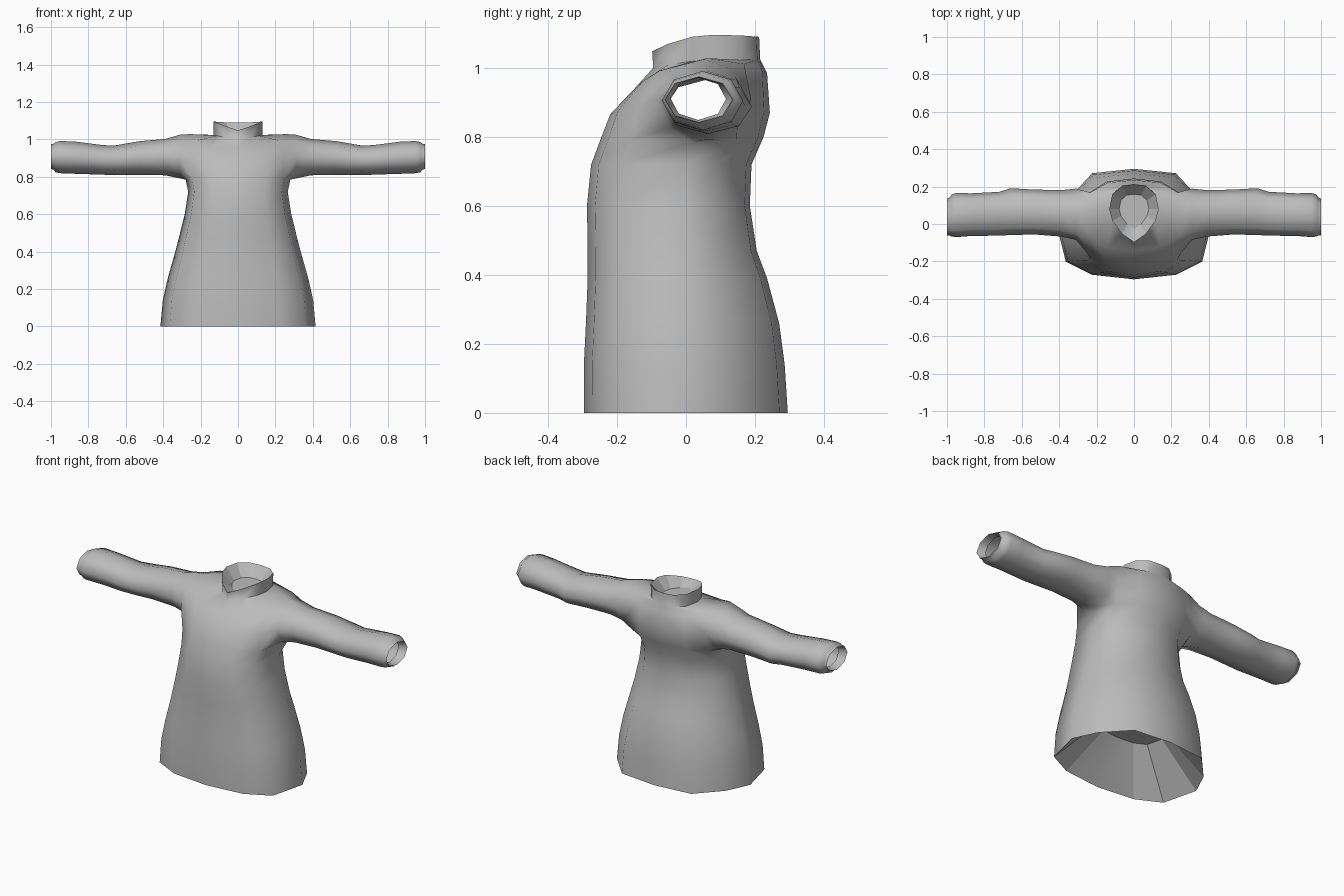
import bpy
import bmesh
from math import cos, sin, pi, radians

if "Cube" in bpy.data.objects:
    bpy.data.objects.remove(bpy.data.objects["Cube"], do_unlink=True)

cloth = bpy.data.materials.new("grey cloth")
cloth.use_nodes = True
GREY = (0.5, 0.5, 0.5, 1)
cloth.diffuse_color = GREY
cloth.node_tree.nodes["Principled BSDF"].inputs["Base Color"].default_value = GREY

# Half-ring outlines from front centre round the left side to back centre:
# (share of width, share of depth; negative is forward)
BODY = [(0, -1), (.54, -.92), (.88, -.68), (1, 0), (.85, .45), (.54, .92), (0, 1)]
ARMHOLE = [(0, -1), (.54, -.92), (.88, -.68), (1, 0), (.9, .62), (.54, .92), (0, 1)]
NECK = [(0, -1), (.48, -.75), (.88, -.35), (1, 0), (.88, .6), (.48, .94), (0, 1)]


def half_ring(bm, outline, width, front, back, mid, z_front, z_side, z_back):
    """One row of seven vertices on the left half."""
    row = []
    for kx, ky in outline:
        y_end, z_end = (front, z_front) if ky < 0 else (back, z_back)
        row.append(bm.verts.new((kx * width,
                                 mid + (y_end - mid) * abs(ky),
                                 z_side + (z_end - z_side) * ky * ky)))
    return row


def join_rows(bm, a, b, skip=()):
    """Panels between two half rows."""
    for j in range(6):
        if j not in skip:
            bm.faces.new((a[j], a[j + 1], b[j + 1], b[j]))


def finish(name, bm, angle):
    """Turn a left half into a mirrored object."""
    mesh = bpy.data.meshes.new(name)
    bm.to_mesh(mesh)
    bm.free()
    mesh.materials.append(cloth)
    obj = bpy.data.objects.new(name, mesh)
    bpy.context.collection.objects.link(obj)
    bpy.ops.object.select_all(action="DESELECT")
    obj.select_set(True)
    bpy.context.view_layer.objects.active = obj
    bpy.ops.object.shade_smooth_by_angle(angle=radians(angle))
    mirror = obj.modifiers.new("mirror", "MIRROR")
    mirror.use_clip = True
    mirror.merge_threshold = 0.001


def lining(name, outline, rim, scale, height):
    """Faceted panels running inward from a rim to a flat centre."""
    bm = bmesh.new()
    width, front, back, mid = rim[:4]
    outer = half_ring(bm, outline, *rim)
    inner = half_ring(bm, outline, width * scale, mid + (front - mid) * scale,
                      mid + (back - mid) * scale, mid, height, height, height)
    join_rows(bm, outer, inner)
    bm.faces.new(inner)
    finish(name, bm, 5)


# Skirt and waist: height, half width, front, back
SKIRT = [(0, .415, -.295, .295), (.14, .402, -.296, .286), (.26, .375, -.29, .27),
         (.39, .338, -.285, .235), (.47, .317, -.285, .205),
         (.6, .285, -.287, .185), (.72, .266, -.275, .19)]
# Chest and shoulders: half width, front, back, middle, three heights
CHEST = [(.28, -.245, .225, .02, .8, .785, .8),
         (.27, -.22, .243, .04, .865, .91, .87),
         (.26, -.14, .235, .06, .95, 1.028, .985)]
COLLAR = [(.13, -.095, .215, .08, 1, 1.022, 1.025),
          (.132, -.098, .212, .08, 1.048, 1.096, 1.09)]

bm = bmesh.new()
rows = [half_ring(bm, BODY, w, f, b, 0, z, z, z) for z, w, f, b in SKIRT]
hole = len(rows)
rows += [half_ring(bm, ARMHOLE, *r) for r in CHEST]
rows += [half_ring(bm, NECK, *r) for r in COLLAR]

# Body panels, leaving a two by two opening for the arm
for i in range(len(rows) - 1):
    join_rows(bm, rows[i], rows[i + 1], (2, 3) if i in (hole, hole + 1) else ())

# Sleeve grown out of the arm opening: x, centre y and z, radius y and z
SLEEVE = [(.31, .052, .908, .137, .117), (.39, .057, .905, .124, .097),
          (.53, .064, .9, .12, .09), (.66, .066, .888, .125, .079),
          (.72, .055, .89, .117, .079), (.87, .05, .902, .114, .086),
          (.95, .048, .905, .118, .086), (.975, .045, .905, .112, .081),
          (.985, .04, .907, .102, .07), (1, .037, .908, .098, .066),
          (.955, .036, .91, .08, .061)]
low, mid, top = rows[hole:hole + 3]
ring = [mid[2], top[2], top[3], top[4], mid[4], low[4], low[3], low[2]]
bm.verts.remove(mid[3])
for x, cy, cz, ry, rz in SLEEVE:
    new = [bm.verts.new((x, cy - ry * cos(k * pi / 4), cz + rz * sin(k * pi / 4)))
           for k in range(8)]
    for k in range(8):
        n = (k + 1) % 8
        bm.faces.new((ring[k], new[k], new[n], ring[n]))
    ring = new
finish("dress", bm, 65)

# Linings closing the hem and the collar
_, hem_width, hem_front, hem_back = SKIRT[0]
lining("skirt_lining", BODY, (hem_width, hem_front, hem_back, 0, 0, 0, 0), .45, .22)
lining("collar_lining", NECK, COLLAR[1], .6, 1.03)
